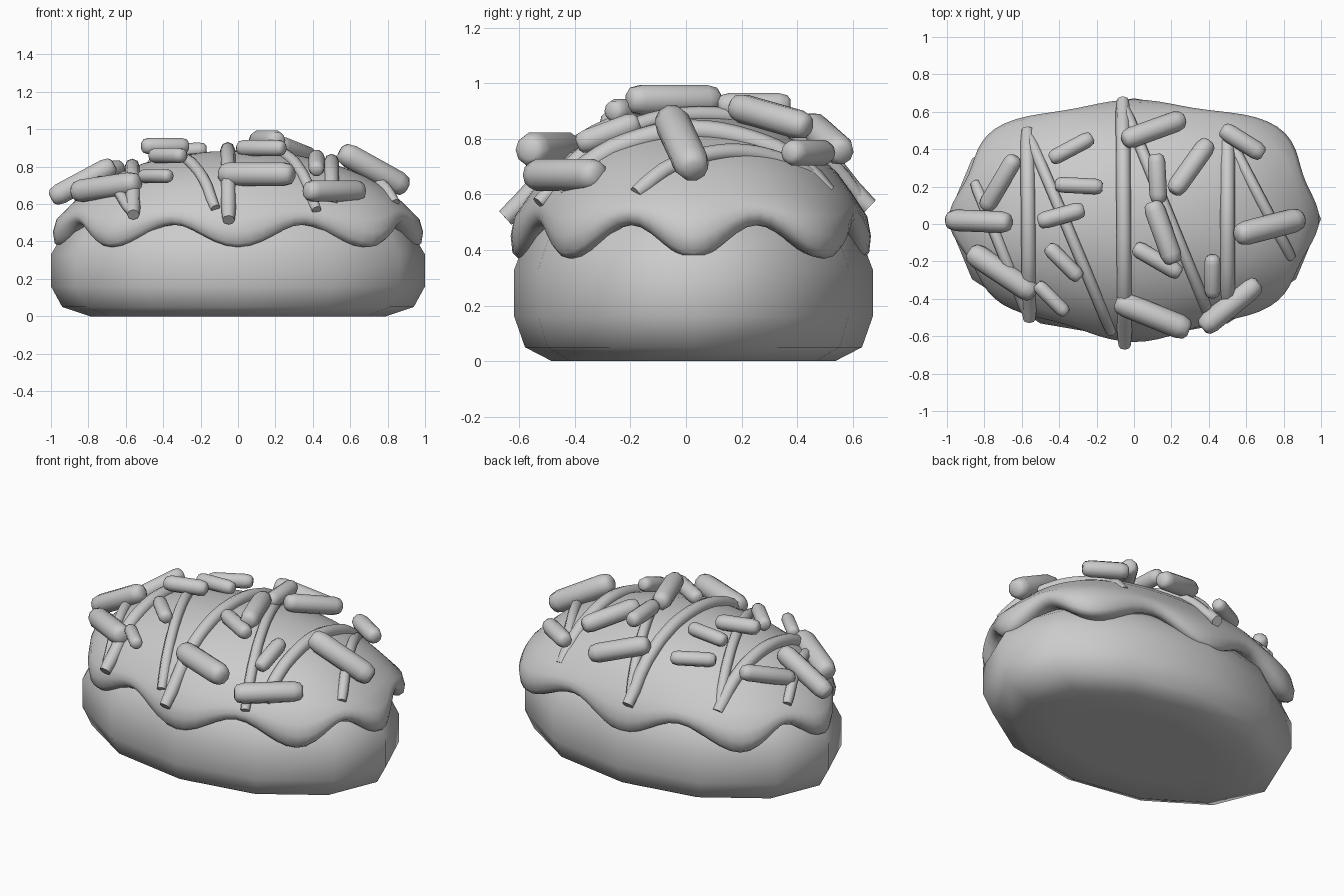
import bpy, bmesh
from math import sin, cos, pi, hypot
from mathutils import Vector

cube = bpy.data.objects.get("Cube")
if cube:
    bpy.data.objects.remove(cube)

grey = bpy.data.materials.new("plain_grey")
grey.use_nodes = True
COLOUR = (0.6, 0.6, 0.6, 1)
grey.diffuse_color = COLOUR
grey.node_tree.nodes["Principled BSDF"].inputs["Base Color"].default_value = COLOUR

WIDE, DEEP, MID_Y = 1.0, 0.645, 0.027


def loft(name, rings):
    """Skin closed rings of points in order and cap both ends."""
    bm = bmesh.new()
    loops = [[bm.verts.new(p) for p in ring] for ring in rings]
    n = len(loops[0])
    for a, b in zip(loops, loops[1:]):
        for i in range(n):
            j = (i + 1) % n
            bm.faces.new((a[i], a[j], b[j], b[i]))
    bm.faces.new(loops[0][::-1])
    bm.faces.new(loops[-1])
    bmesh.ops.recalc_face_normals(bm, faces=bm.faces)
    mesh = bpy.data.meshes.new(name)
    bm.to_mesh(mesh)
    bm.free()
    obj = bpy.data.objects.new(name, mesh)
    bpy.context.collection.objects.link(obj)
    mesh.materials.append(grey)
    return obj


def smooth(obj, angle):
    bpy.ops.object.select_all(action="DESELECT")
    obj.select_set(True)
    bpy.context.view_layer.objects.active = obj
    bpy.ops.object.shade_smooth_by_angle(angle=angle)


def oval(a, s, z):
    return (WIDE * s * cos(a), MID_Y + DEEP * s * sin(a), z)


# Bun: twelve-sided oval with a rounded profile
bun_profile = [(0.5, 0), (0.79, 0), (0.94, 0.05), (1, 0.16), (1, 0.33), (0.93, 0.45), (0.78, 0.57)]
bun = loft("bun", [[oval(i * pi / 6, s, z) for i in range(12)] for s, z in bun_profile])
smooth(bun, 2)

# Frosting: dome with eight drooping lobes, fuller at the back corners
DOME = [(0, 0.885), (0.15, 0.88), (0.3, 0.865), (0.5, 0.82), (0.68, 0.75),
        (0.8, 0.68), (0.89, 0.6), (1.06, 0.5)]


def dome_z(x, y):
    s = hypot(x / WIDE, (y - MID_Y) / DEEP)
    for (s0, z0), (s1, z1) in zip(DOME, DOME[1:]):
        if s <= s1:
            return z0 + (z1 - z0) * (s - s0) / (s1 - s0)
    return DOME[-1][1]


def frosting_column(a):
    lobe = 0.5 + 0.5 * cos(8 * a)
    bulge = sin(2 * a) ** 2 * (0.05 + 0.04 * sin(a) + 0.02 * cos(a))
    bulge += 0.03 * max(0, -sin(a)) ** 12
    rim = 0.935 + 0.055 * lobe + bulge
    low = 0.49 - 0.12 * lobe
    col = [(max(s, 0.01) * (1 + bulge * s), z) for s, z in DOME[:-1]]
    col += [(rim - 0.02, 0.57 - 0.05 * lobe), (rim, low + 0.05 + 0.03 * lobe),
            (rim - 0.01, low + 0.02), (rim - 0.04, low), (rim - 0.08, low),
            (0.78, low + 0.04)]
    return [oval(a, s, z) for s, z in col]


columns = [frosting_column(i * pi / 48) for i in range(96)]
frosting = loft("frosting", list(zip(*columns)))
smooth(frosting, 2)

# Drizzle: zigzag strands lying over the dome
strands = [(-0.57, 0.5, -0.56, -0.51), (-0.06, 0.66, -0.05, -0.65), (0.5, 0.51, 0.5, -0.45),
           (-0.56, 0.47, -0.12, -0.58), (-0.05, 0.62, 0.42, -0.53),
           (0.5, 0.47, 0.84, -0.18), (-0.85, 0.22, -0.57, -0.48)]
for k, (x0, y0, x1, y1) in enumerate(strands):
    curve = bpy.data.curves.new("drizzle", "CURVE")
    curve.dimensions = "3D"
    curve.bevel_depth = 0.039 if k < 3 else 0.031
    curve.bevel_resolution = 2
    curve.use_fill_caps = True
    line = curve.splines.new("POLY")
    line.points.add(20)
    for i, p in enumerate(line.points):
        t = i / 20
        x, y = x0 + (x1 - x0) * t, y0 + (y1 - y0) * t
        p.co = (x, y, dome_z(x, y) + 0.01, 1)
        p.radius = 0.85 if i in (0, 20) else 1
    curve.materials.append(grey)
    strand = bpy.data.objects.new("drizzle_strand_%d" % (k + 1), curve)
    bpy.context.collection.objects.link(strand)
    bpy.ops.object.select_all(action="DESELECT")
    strand.select_set(True)
    bpy.context.view_layer.objects.active = strand
    bpy.ops.object.convert(target="MESH")
    smooth(strand, 0.9)

# Sprinkles: end to end in hundredths, then radius in thousandths
sprinkles = [
    (-96, 2, 65, -70, 1, 79, 58), (-78, 11, 71, -65, 33, 79, 48),
    (-42, 36, 82, -25, 45, 82, 42), (-39, 21, 88, -20, 20, 89, 42),
    (-48, 2, 91, -30, 7, 91, 46), (-44, -14, 86, -31, -27, 86, 42),
    (-50, -34, 75, -38, -46, 75, 38), (-84, -17, 67, -57, -35, 71, 63),
    (3, -14, 90, 22, -25, 90, 45), (11, 8, 94, 20, -17, 94, 56),
    (12, 34, 92, 13, 15, 92, 47), (23, 20, 91, 38, 41, 85, 53),
    (-2, 46, 84, 23, 55, 76, 56), (50, 49, 75, 66, 39, 75, 49),
    (59, -5, 86, 86, 2, 71, 65), (42, -20, 85, 42, -36, 79, 44),
    (40, -53, 67, 63, -34, 67, 60), (-5, -43, 76, 25, -55, 76, 66)]


def capsule(name, a, b, r):
    axis = (b - a).normalized()
    side = axis.cross(Vector((0, 0, 1))).normalized()
    up = side.cross(axis)
    ends = [(a, -0.75, 0.5), (a, -0.5, 0.83), (a, 0.15, 1),
            (b, -0.15, 1), (b, 0.5, 0.83), (b, 0.75, 0.5)]
    rings = [[c + axis * r * off + (side * cos(i * pi / 5) + up * sin(i * pi / 5)) * r * k
              for i in range(10)] for c, off, k in ends]
    smooth(loft(name, rings), 0.8)


for n, (*ends, r) in enumerate(sprinkles):
    a, b = Vector(ends[:3]) / 100, Vector(ends[3:]) / 100
    capsule("sprinkle_%d" % (n + 1), a, b, r / 1000)
